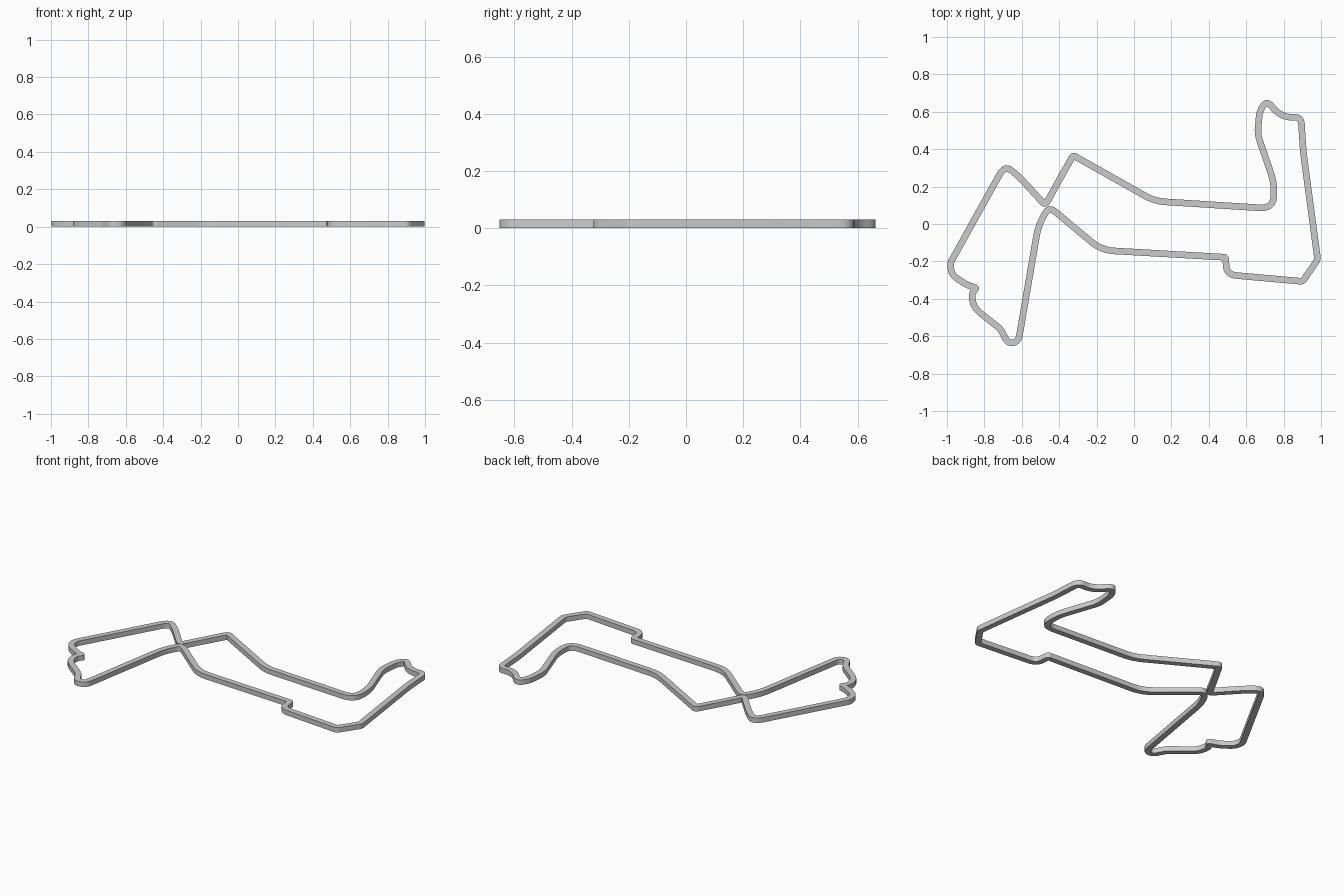
import bpy, bmesh
from mathutils import Vector

HALF_WIDTH = 0.0175
HEIGHT = 0.031
ARC_STEPS = 6

# Circuit centreline: corner x, corner y, rounding setback
CORNERS = [
    (-.983, -.21, .02), (-.69, .316, .06), (-.612, .25, .03), (-.474, .1, .025),
    (-.4, .235, .02), (-.325, .367, .015), (.11, .122, .06), (.745, .082, .075),
    (.75, .22, .06), (.66, .48, .04), (.672, .605, .03), (.71, .66, .05),
    (.767, .594, .03), (.82, .57, .03), (.893, .572, .04), (.905, .385, .05),
    (.982, -.19, .015), (.902, -.307, .015), (.497, -.271, .05),
    (.489, -.178, .01), (-.175, -.14, .07), (-.455, .094, .045),
    (-.512, -.01, .06), (-.618, -.628, .035), (-.672, -.64, .03),
    (-.715, -.56, .02), (-.855, -.45, .05), (-.87, -.375, .03),
    (-.843, -.342, .008), (-.9, -.323, .03), (-.975, -.27, .03),
]


def rounded_loop(corners):
    """Replace every corner of a closed loop by a small curved arc."""
    path = []
    count = len(corners)
    for i, (x, y, setback) in enumerate(corners):
        here = Vector((x, y))
        before = Vector(corners[i - 1][:2]) - here
        after = Vector(corners[(i + 1) % count][:2]) - here
        start = here + before.normalized() * min(setback, before.length * 0.48)
        end = here + after.normalized() * min(setback, after.length * 0.48)
        for step in range(ARC_STEPS + 1):
            t = step / ARC_STEPS
            path.append(start.lerp(here, t).lerp(here.lerp(end, t), t))
    return path


def mitre_offset(path, i):
    """Sideways vector that keeps the ribbon a constant width."""
    incoming = (path[i] - path[i - 1]).normalized()
    outgoing = (path[(i + 1) % len(path)] - path[i]).normalized()
    normal_in = Vector((-incoming.y, incoming.x))
    normal_out = Vector((-outgoing.y, outgoing.x))
    mitre = (normal_in + normal_out).normalized()
    return mitre * HALF_WIDTH / max(mitre.dot(normal_in), 0.6)


def build_track(name, path, material):
    """Sweep a rectangular section around the closed path."""
    bm = bmesh.new()
    rings = []
    for i, point in enumerate(path):
        side = mitre_offset(path, i)
        left, right = point + side, point - side
        section = [(left, 0), (right, 0), (right, HEIGHT), (left, HEIGHT)]
        rings.append([bm.verts.new((p.x, p.y, z)) for p, z in section])
    for i, ring in enumerate(rings):
        previous = rings[i - 1]
        for k in range(4):
            n = (k + 1) % 4
            bm.faces.new((previous[k], previous[n], ring[n], ring[k]))
    bmesh.ops.recalc_face_normals(bm, faces=bm.faces)
    mesh = bpy.data.meshes.new(name)
    bm.to_mesh(mesh)
    bm.free()
    mesh.materials.append(material)
    obj = bpy.data.objects.new(name, mesh)
    bpy.context.collection.objects.link(obj)
    return obj


def flat_material(name, colour):
    material = bpy.data.materials.new(name)
    material.use_nodes = True
    material.diffuse_color = colour
    material.node_tree.nodes["Principled BSDF"].inputs["Base Color"].default_value = colour
    return material


default_cube = bpy.data.objects.get("Cube")
if default_cube:
    bpy.data.objects.remove(default_cube, do_unlink=True)

# Closed circuit ribbon
grey = flat_material("light grey", (0.6, 0.6, 0.6, 1))
track = build_track("circuit_track", rounded_loop(CORNERS), grey)

# Smooth bends with crisp top and bottom edges
bpy.ops.object.select_all(action='DESELECT')
track.select_set(True)
bpy.context.view_layer.objects.active = track
bpy.ops.object.shade_smooth_by_angle()
